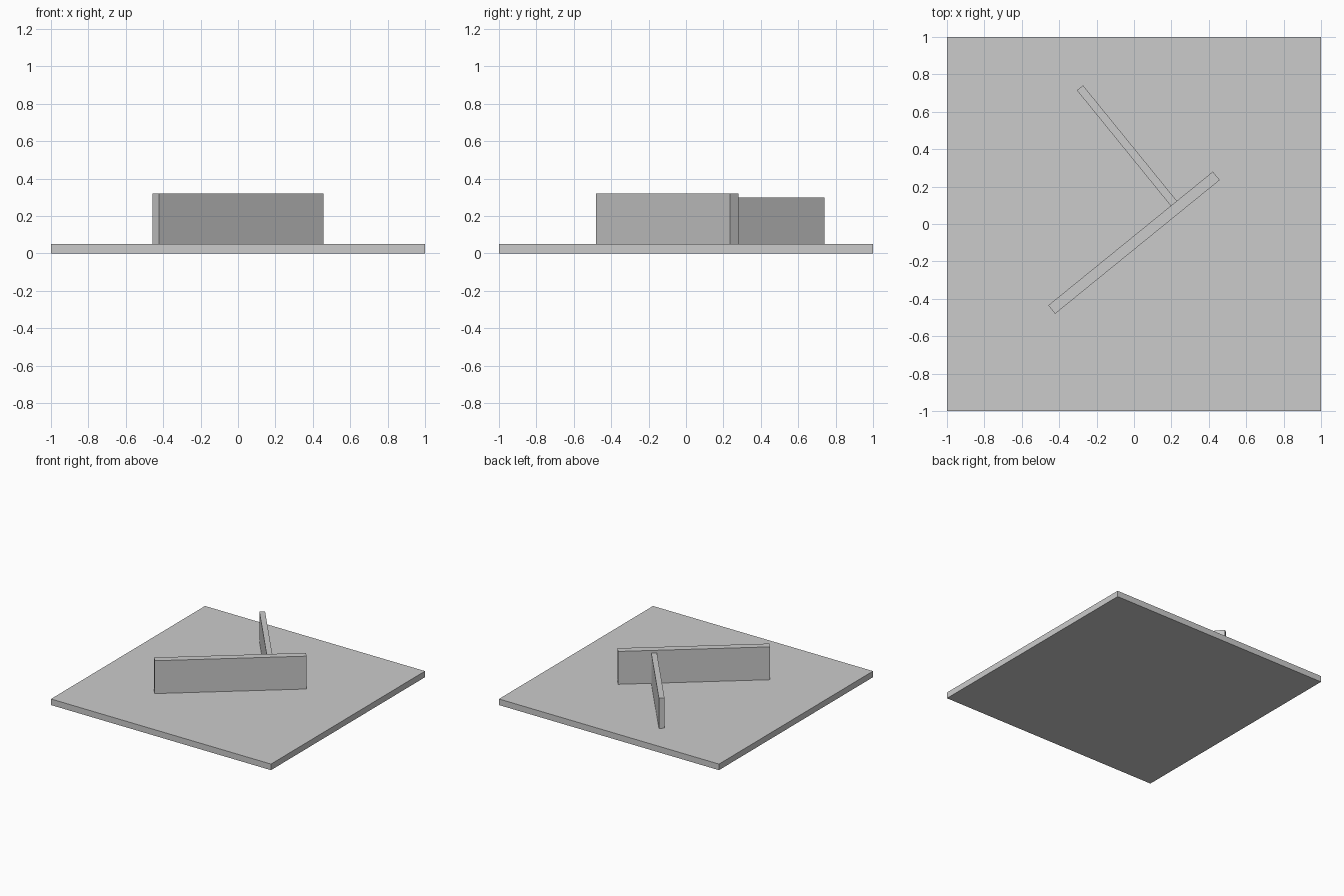
import bpy
from math import radians

cube = bpy.data.objects.get("Cube")
if cube:
    bpy.data.objects.remove(cube, do_unlink=True)

# Single flat grey
GREY = (0.6, 0.6, 0.6, 1.0)
grey = bpy.data.materials.new("plain grey")
grey.use_nodes = True
grey.diffuse_color = GREY
grey.node_tree.nodes["Principled BSDF"].inputs["Base Color"].default_value = GREY


def slab(name, centre, size, bottom, angle=0):
    """Box resting at height bottom, turned about z."""
    x, y = centre
    bpy.ops.mesh.primitive_cube_add(size=1, location=(x, y, bottom + size[2] / 2))
    obj = bpy.context.object
    obj.name = name
    obj.scale = size
    obj.rotation_euler.z = radians(angle)
    bpy.ops.object.transform_apply(location=False, rotation=False, scale=True)
    obj.data.materials.append(grey)
    return obj


BASE_TOP = 0.05
TURN = 39.1

# Square ground plate
slab("base_plate", (0, 0), (2, 2, BASE_TOP), 0)

# Long wall, and the lower thin wall butting square against its back
slab("long_wall", (0, -0.1), (1.134, 0.058, 0.27), BASE_TOP, TURN)
slab("cross_wall", (-0.038, 0.419), (0.796, 0.042, 0.248), BASE_TOP, TURN - 90)
